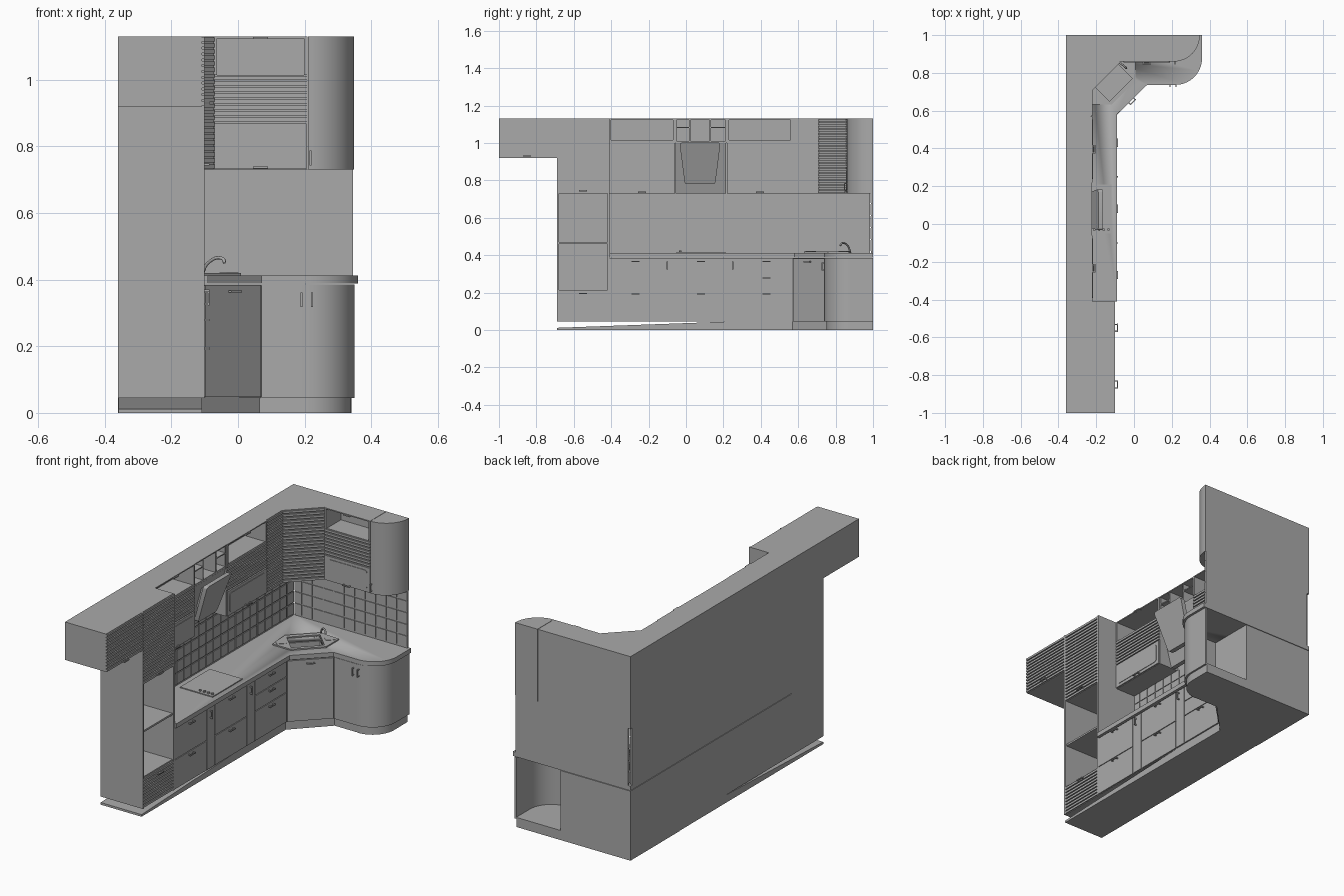
import bpy, bmesh, math
from mathutils import Vector

if "Cube" in bpy.data.objects:
    bpy.data.objects.remove(bpy.data.objects["Cube"])

grey = bpy.data.materials.new("warm_grey")
grey.use_nodes = True
COLOUR = (0.4, 0.4, 0.4, 1)
grey.diffuse_color = COLOUR
grey.node_tree.nodes["Principled BSDF"].inputs["Base Color"].default_value = COLOUR


def frame(x, y, ux, uy):
    """Front plane: u runs along it, n points out of it, z is up."""
    u = Vector((ux, uy, 0)).normalized()
    n = Vector((u.y, -u.x, 0))
    return lambda a, b, z: Vector((x, y, z)) + u * a + n * b


def world(x, y, z):
    return Vector((x, y, z))


def finish(name, bm):
    bmesh.ops.recalc_face_normals(bm, faces=bm.faces)
    mesh = bpy.data.meshes.new(name)
    bm.to_mesh(mesh)
    bm.free()
    mesh.materials.append(grey)
    mesh.shade_smooth()
    mesh.set_sharp_from_angle(angle=math.radians(30))
    ob = bpy.data.objects.new(name, mesh)
    bpy.context.collection.objects.link(ob)
    return ob


def loft(bm, low, high):
    a, b = [bm.verts.new(p) for p in low], [bm.verts.new(p) for p in high]
    bm.faces.new(a)
    bm.faces.new(b)
    for i in range(len(a)):
        j = (i + 1) % len(a)
        bm.faces.new((a[i], a[j], b[j], b[i]))


def boxes(name, f, items):
    bm = bmesh.new()
    for a0, a1, b0, b1, z0, z1 in items:
        ring = ((a0, b0), (a1, b0), (a1, b1), (a0, b1))
        loft(bm, [f(a, b, z0) for a, b in ring], [f(a, b, z1) for a, b in ring])
    return finish(name, bm)


def prism(name, outline, z0, z1, f=world):
    bm = bmesh.new()
    loft(bm, [f(a, b, z0) for a, b in outline], [f(a, b, z1) for a, b in outline])
    return finish(name, bm)


def plate(name, f, outline, n0, n1, lean=0, base=0):
    """Outline in u and z, pushed out along n; lean tilts the top outward."""
    bm = bmesh.new()
    loft(bm, *[[f(a, n + lean * (z - base), z) for a, z in outline] for n in (n0, n1)])
    return finish(name, bm)


def arc(cx, cy, r, start, end, steps=16):
    angles = [math.radians(start + (end - start) * i / steps) for i in range(steps + 1)]
    return [(cx + r * math.cos(t), cy + r * math.sin(t)) for t in angles]


def rounded(a0, a1, z0, z1, r, taper=0):
    return (arc(a1 - r - taper, z0 + r, r, -90, 0, 5) + arc(a1 - r, z1 - r, r, 0, 90, 5)
            + arc(a0 + r, z1 - r, r, 90, 180, 5) + arc(a0 + r + taper, z0 + r, r, 180, 270, 5))


def slats(name, f, a0, a1, z0, z1):
    count = round((z1 - z0) / 0.018)
    step = (z1 - z0) / count
    boxes(name, f, [(a0, a1, 0, 0.007, z0 + i * step + 0.003, z0 + (i + 1) * step - 0.003)
                    for i in range(count)])


def handle(f, a, z, n=0.008, upright=False):
    h, t = 0.022, 0.003
    if upright:
        parts = [(a - t, a + t, n + 0.01, n + 0.015, z - h, z + h)]
        parts += [(a - t, a + t, n - 0.004, n + 0.01, z + s - t, z + s + t) for s in (-0.018, 0.018)]
    else:
        parts = [(a - h, a + h, n + 0.01, n + 0.015, z - t, z + t)]
        parts += [(a + s - t, a + s + t, n - 0.004, n + 0.01, z - t, z + t) for s in (-0.018, 0.018)]
    boxes("handle", f, parts)


def doors(name, f, a0, a1, levels, depth=0.008):
    g = 0.002
    boxes(name, f, [(a0 + g, a1 - g, 0, depth, z0 + g, z1 - g)
                    for z0, z1 in zip(levels, levels[1:])])


# Front planes
base_left = frame(-0.108, 0, 0, 1)
base_diag = frame(-0.02, 0.66, 1, 1)
base_back = frame(0, 0.748, 1, 0)
wall_left = frame(-0.227, 0, 0, 1)
wall_diag = frame(-0.15, 0.787, 1, 1)
wall_back = frame(0, 0.867, 1, 0)
B, W, TOP = 0.045, 0.73, 1.13

# Plinth, sagging towards the tall unit
prism("plinth", [(-0.36, 0.57), (-0.11, 0.57), (0.065, 0.752), (0.21, 0.752)]
      + arc(0.21, 0.88, 0.13, -90, 0) + [(0.34, 1), (-0.36, 1)], 0, B)
plate("sloping_plinth", base_left, [(-0.69, 0), (0.57, 0), (0.57, B), (0.22, B), (-0.69, 0.012)], -0.25, 0)

# Base cabinets
prism("base_cabinets", [(-0.36, -0.41), (-0.108, -0.41), (-0.108, 0.572), (0.068, 0.748),
                        (0.07, 0.748), (0.07, 1), (-0.36, 1)], B, 0.385)
prism("end_cabinet_shell", [(0.07, 0.74)] + arc(0.21, 0.88, 0.14, -90, 0) + [(0.35, 1), (0.34, 1)]
      + arc(0.21, 0.88, 0.13, 0, -90) + [(0.07, 0.75)], B, 0.385)
prism("end_cabinet_floor", [(0.07, 0.745)] + arc(0.21, 0.88, 0.135, -90, 0) + [(0.345, 1), (0.07, 1)], B, B + 0.008)
boxes("end_door_seams", base_back, [(x - 0.0015, x + 0.0015, 0, 0.0095, B, 0.385) for x in (0.072, 0.21)])
for a0, a1, levels in ((-0.41, -0.13, (B, 0.21, 0.385)), (-0.13, -0.06, (B, 0.385)),
                       (-0.06, 0.22, (B, 0.21, 0.385)), (0.22, 0.29, (B, 0.385)),
                       (0.29, 0.57, (B, 0.21, 0.297, 0.385))):
    doors("base_fronts", base_left, a0, a1, levels)
    if a1 - a0 < 0.1:
        handle(base_left, a0 + 0.03, 0.345, upright=True)
    else:
        for z in levels[1:]:
            handle(base_left, (a0 + a1) / 2, z - 0.018)
doors("corner_base_door", base_diag, -0.12, 0.12, (B, 0.385))
handle(base_diag, 0, 0.365)
for x in (0.19, 0.222):
    handle(base_back, x, 0.34, upright=True)

# Worktop with a corner sink
worktop = prism("worktop", [(-0.36, -0.41), (-0.09, -0.41), (-0.09, 0.58), (0.07, 0.737), (0.22, 0.737)]
                + arc(0.22, 0.877, 0.14, -90, 0) + [(0.36, 1), (-0.36, 1)], 0.388, 0.413)
rim = prism("sink_rim", [(-0.17, -0.13), (-0.09, -0.05), (0.09, -0.05), (0.17, -0.13),
                         (0.09, -0.22), (-0.09, -0.22)], 0.405, 0.42, base_diag)
cutter = boxes("sink_cutter", base_diag, [(-0.085, 0.085, -0.195, -0.07, 0.34, 0.5)])
cutter.hide_render = True
cutter.display_type = 'WIRE'
for ob in (worktop, rim, bpy.data.objects["base_cabinets"]):
    mod = ob.modifiers.new("bowl", 'BOOLEAN')
    mod.operation = 'DIFFERENCE'
    mod.object = cutter
boxes("sink_ledge", base_diag, [(-0.15, -0.1, -0.15, -0.12, 0.42, 0.422), (0.1, 0.15, -0.15, -0.12, 0.42, 0.422)])

# Tap
curve = bpy.data.curves.new("tap", 'CURVE')
curve.dimensions = '3D'
curve.bevel_depth = 0.005
curve.bevel_resolution = 2
spline = curve.splines.new('BEZIER')
path = [(-0.11, 0.88, 0.41), (-0.09, 0.865, 0.45), (-0.045, 0.83, 0.462), (-0.04, 0.825, 0.45)]
spline.bezier_points.add(len(path) - 1)
for point, co in zip(spline.bezier_points, path):
    point.co = co
    point.handle_left_type = point.handle_right_type = 'AUTO'
curve.materials.append(grey)
bpy.context.collection.objects.link(bpy.data.objects.new("tap", curve))

# Hob and its knobs
boxes("hob", world, [(-0.32, -0.12, -0.05, 0.21, 0.413, 0.418)])
for i in range(4):
    x = -0.21 + i * 0.025
    prism("hob_knob", arc(x, -0.03, 0.007, 0, 330, 11), 0.418, 0.426)

# Tiled splashback on both walls
PITCH = 0.0645


def tiles(name, f, a0, a1):
    boxes(name + "_panel", f, [(a0, a1, -0.01, 0, 0.41, W)])
    cells = []
    for i in range(math.ceil((a1 - a0) / PITCH)):
        for j in range(5):
            u, z = a1 - i * PITCH, 0.422 + j * PITCH
            cells.append((max(u - PITCH + 0.006, a0), u, 0, 0.004, z, min(z + PITCH - 0.006, W)))
    boxes(name, f, cells)


tiles("left_wall_tiles", frame(-0.35, 0, 0, 1), -0.41, 0.985)
tiles("back_wall_tiles", frame(0, 0.99, 1, 0), -0.345, 0.345)

# Tall unit: open niches between slatted fronts
T = 0.01
boxes("tall_unit", world, [(-0.36, -0.1, -0.69, -0.69 + T, B, TOP), (-0.36, -0.1, -0.41 - T, -0.41, B, TOP),
                           (-0.36, -0.36 + T, -0.69, -0.41, B, TOP)]
      + [(-0.355, -0.108, -0.685, -0.415, z, z + T) for z in (0.205, 0.46)]
      + [(-0.355, -0.108, -0.685, -0.415, B, 0.205), (-0.355, -0.108, -0.685, -0.415, W, TOP)])
boxes("bridge_cabinet", world, [(-0.36, -0.108, -1, -0.69, 0.92, TOP)])
slats("tall_upper_slats", base_left, -0.68, -0.42, W, TOP)
slats("tall_drawer_slats", base_left, -0.68, -0.42, B, 0.21)
slats("bridge_slats", base_left, -1, -0.69, 0.92, TOP)
for a, z in ((-0.55, 0.745), (-0.55, 0.195), (-0.85, 0.93)):
    handle(base_left, a, z)


# Wall unit: panelled flap, slatted band and open top niche
def wall_unit(f, a0, a1, depth):
    mid = (a0 + a1) / 2
    boxes("wall_unit", f, [(a0, a1, -depth, 0, W, 1.015), (a0, a1, -depth, T - depth, 1.015, TOP),
                           (a0, a0 + T, -depth, 0.007, 1.015, TOP), (a1 - T, a1, -depth, 0.007, 1.015, TOP),
                           (a0, a1, -depth, 0.007, TOP - 0.006, TOP)])
    doors("wall_flap", f, a0, a1, (W, 0.87))
    plate("flap_panel", f, rounded(a0 + 0.018, a1 - 0.018, 0.748, 0.852, 0.015), 0.006, 0.011)
    slats("wall_slats", f, a0, a1, 0.872, 1.015)
    handle(f, mid, 0.737)
    handle(f, mid, 1.125, 0)


wall_unit(wall_left, -0.41, -0.06, 0.133)
wall_unit(wall_left, 0.22, 0.57, 0.133)
wall_unit(wall_back, -0.073, 0.208, 0.133)

# Corner wall cabinet with slatted fronts
prism("corner_wall_cabinet", [(-0.36, 0.57), (-0.227, 0.57), (-0.227, 0.71), (-0.073, 0.864),
                              (-0.073, 1), (-0.36, 1)], W, TOP)
slats("side_slats", wall_left, 0.572, 0.713, W, TOP)
slats("corner_slats", wall_diag, -0.105, 0.105, W, TOP)

# Rounded end wall cabinet
prism("round_wall_cabinet", [(0.21, 1)] + arc(0.21, 0.998, 0.138, -90, 0) + [(0.348, 1)], W, TOP)
handle(wall_back, 0.217, 0.765, upright=True)

# Shelves above the hood
hood_parts = [(-0.06, 0.22, -0.133, -0.123, W, TOP), (-0.06, 0.22, -0.133, 0, 1.0, 1.01),
              (-0.06, 0.22, -0.133, 0.005, TOP - 0.006, TOP)]
hood_parts += [(y - 0.004, y + 0.004, -0.13, 0, 1.01, TOP) for y in (-0.055, 0.02, 0.13, 0.215)]
hood_parts += [(y, y + 0.08, -0.13, 0, 1.08, 1.086) for y in (-0.06, 0.135)]
boxes("hood_shelves", wall_left, hood_parts)

# Tilted hood
plate("hood_body", wall_left, [(-0.055, W), (0.215, W), (0.215, 1), (-0.055, 1)], -0.1, -0.075, 0.28, W)
plate("hood_panel", wall_left, rounded(-0.033, 0.183, 0.78, 1.003, 0.014, 0.025), -0.055, -0.03, 0.34, W)
boxes("hood_neck", wall_left, [(0.02, 0.13, -0.09, -0.005, 0.85, 0.96)])
